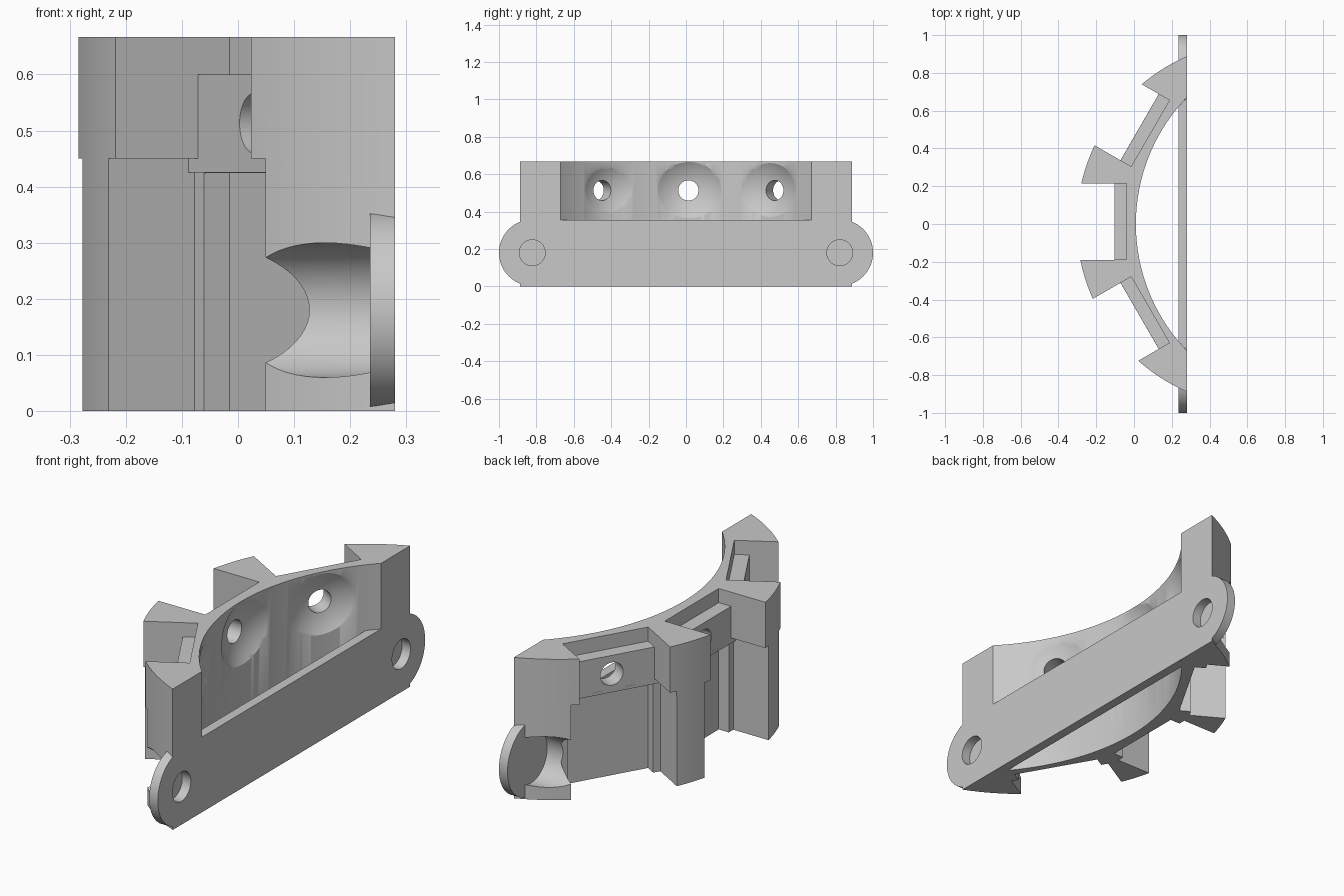
import bpy, bmesh, math
from mathutils import Matrix, Vector

if "Cube" in bpy.data.objects:
    bpy.data.objects.remove(bpy.data.objects["Cube"], do_unlink=True)

HEIGHT = 0.667
FRONT_X = 0.28
PLATE_X = 0.235
PIVOT = Vector((0.895, 0.013, 0))   # common centre of the three pockets
BOLT_Y, BOLT_Z = 0.822, 0.18

grey = bpy.data.materials.new("light_grey")
grey.use_nodes = True
colour = (0.58, 0.58, 0.58, 1)
grey.diffuse_color = colour
grey.node_tree.nodes["Principled BSDF"].inputs["Base Color"].default_value = colour


def finish(name, bm):
    bmesh.ops.recalc_face_normals(bm, faces=bm.faces)
    mesh = bpy.data.meshes.new(name)
    bm.to_mesh(mesh)
    bm.free()
    mesh.materials.append(grey)
    obj = bpy.data.objects.new(name, mesh)
    bpy.context.collection.objects.link(obj)
    return obj


def prism(name, outline, z0, z1):
    """Closed solid with the given outline between two heights."""
    bm = bmesh.new()
    low, high = [[bm.verts.new((x, y, z)) for x, y in outline] for z in (z0, z1)]
    bm.faces.new(low)
    bm.faces.new(high)
    for i in range(len(outline)):
        bm.faces.new((low[i - 1], low[i], high[i], high[i - 1]))
    return finish(name, bm)


def box(name, x0, x1, half, z0, z1):
    return prism(name, [(x0, -half), (x1, -half), (x1, half), (x0, half)], z0, z1)


def rod(name, x0, x1, y, z, radius):
    """Cylinder lying along x."""
    bm = bmesh.new()
    turn = Matrix.Translation(((x0 + x1) / 2, y, z)) @ Matrix.Rotation(math.pi / 2, 4, 'Y')
    bmesh.ops.create_cone(bm, cap_ends=True, segments=64, radius1=radius,
                          radius2=radius, depth=x1 - x0, matrix=turn)
    return finish(name, bm)


def ball(name, x, z, radius):
    bm = bmesh.new()
    turn = Matrix.Translation((x, 0, z)) @ Matrix.Rotation(math.pi / 2, 4, 'Y')
    bmesh.ops.create_uvsphere(bm, u_segments=64, v_segments=48, radius=radius, matrix=turn)
    return finish(name, bm)


def combine(target, tool, operation='DIFFERENCE'):
    mod = target.modifiers.new(operation, 'BOOLEAN')
    mod.operation, mod.object, mod.solver = operation, tool, 'EXACT'
    bpy.context.view_layer.objects.active = target
    bpy.ops.object.modifier_apply(modifier=mod.name)
    bpy.data.objects.remove(tool, do_unlink=True)


def arc(cx, radius, steps=64):
    """Arc centred on (cx, 0) whose two ends lie on the front face."""
    a = math.acos((cx - FRONT_X) / radius)
    angles = [a - 2 * a * i / steps for i in range(steps + 1)]
    return [(cx - radius * math.cos(t), radius * math.sin(t)) for t in angles]


# Curved body between the outer and inner arcs
outer = arc(0.665, 0.968)
inner = arc(0.976, 0.966)
body = prism("curved_bracket", outer + inner[::-1], 0, HEIGHT)

# Rounded ears on both ends, then bolt holes and clearance scoops behind them
for side in (-1, 1):
    y = side * BOLT_Y
    combine(body, rod("ear", PLATE_X, FRONT_X, y, BOLT_Z, 0.178), 'UNION')
    combine(body, rod("scoop_cutter", -0.5, PLATE_X + 0.0003, y, BOLT_Z, 0.12))
    combine(body, rod("bolt_cutter", 0.1, 0.4, y, BOLT_Z, 0.069))

# Three stepped pockets: half width, depth from pivot, bottom, top
# (sizes differ by a hair so that no two cutter faces coincide)
POCKET = [(0.202, 0.934, 0.6, 0.8),
          (0.2023, 0.999, 0.44, 0.79),
          (0.235, 0.9993, 0.425, 0.45),
          (0.2353, 0.987, -0.1, 0.4253),
          (0.2017, 0.9343, -0.11, 0.4247)]
for degrees in (-30, 0, 30):
    place = Matrix.Translation(PIVOT) @ Matrix.Rotation(math.radians(degrees), 4, 'Z')
    tools = [box("pocket_cutter", -1.3 - 0.01 * i, -d, w, z0, z1)
             for i, (w, d, z0, z1) in enumerate(POCKET)]
    # Screw hole with a dished seat on the inner curve
    tools.append(ball("dish_cutter", -0.645, 0.515, 0.283))
    tools.append(rod("hole_cutter", -1.2, -0.6, 0, 0.513, 0.054))
    for tool in tools:
        tool.data.transform(place)
        combine(body, tool)

# Straight front plate bridging the two ends
back_y = math.sqrt(0.966 ** 2 - (0.976 - PLATE_X) ** 2)
front_y = inner[0][1]
plate = prism("front_plate", [(PLATE_X, -back_y), (FRONT_X, -front_y),
                              (FRONT_X, front_y), (PLATE_X, back_y)], 0, 0.356)

# Smooth curves, sharp edges
bpy.ops.object.select_all(action='DESELECT')
body.select_set(True)
bpy.context.view_layer.objects.active = body
bpy.ops.object.shade_smooth_by_angle(angle=math.radians(30))
